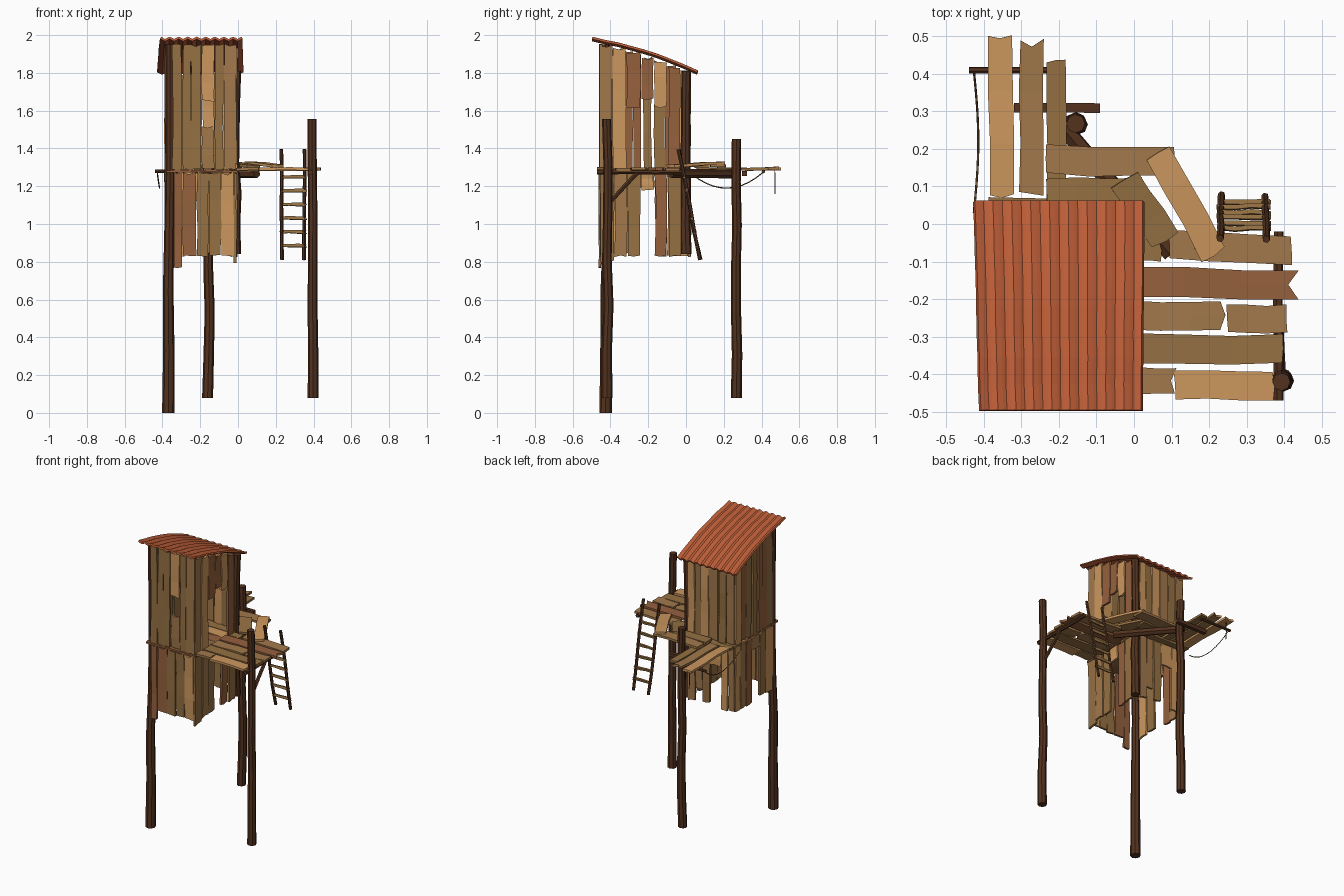
import bpy, bmesh, math, random
from mathutils import Vector as V

if "Cube" in bpy.data.objects:
    bpy.data.objects.remove(bpy.data.objects["Cube"])

random.seed(4)
R = random.uniform

def mat(name, c):
    m = bpy.data.materials.new(name)
    m.diffuse_color = (*[v ** 2.2 for v in c], 1)
    m.use_nodes = True
    m.node_tree.nodes["Principled BSDF"].inputs["Base Color"].default_value = m.diffuse_color
    return m

PLANKS = [mat("wood_mid", (.63, .47, .30)), mat("wood_light", (.80, .59, .37)),
          mat("wood_red", (.58, .38, .25)), mat("wood_dull", (.58, .44, .27))]
DARK = mat("wood_dark", (.33, .21, .14))
ROOF = mat("roof_red", (.74, .37, .23))
ROPE = mat("rope", (.45, .33, .22))

def finish(bm, name, m):
    bmesh.ops.recalc_face_normals(bm, faces=bm.faces)
    me = bpy.data.meshes.new(name)
    bm.to_mesh(me)
    bm.free()
    ob = bpy.data.objects.new(name, me)
    me.materials.append(m)
    bpy.context.collection.objects.link(ob)
    return ob

def plank(name, a, b, w, n, th=.014, m=None, notch=0.0, rough=.004):
    """Weathered board from a to b: wavy edges, uneven ends, optional split end."""
    a, b, n = V(a), V(b), V(n).normalized()
    d = (b - a).normalized()
    n = (n - d * n.dot(d)).normalized()
    s = n.cross(d)
    ts = (0, .33, .66, 1)
    off = [R(-rough, rough) for _ in ts]
    lift = [R(-.003, .003) for _ in ts]
    bm = bmesh.new()
    rows = []
    for i, t in enumerate(ts):
        row = []
        for k in (-1, 0, 1):
            p = a.lerp(b, t) + s * (k * w / 2 + off[i] + k * R(-.003, .001)) + n * lift[i]
            if i in (0, 3):
                p += d * (R(-.006, .006) - (notch if i == 3 and k == 0 else 0))
            row.append((bm.verts.new(p + n * th / 2), bm.verts.new(p - n * th / 2)))
        rows.append(row)
    for i in range(3):
        for k in range(2):
            q = (rows[i][k], rows[i][k + 1], rows[i + 1][k + 1], rows[i + 1][k])
            bm.faces.new([v[0] for v in q])
            bm.faces.new([v[1] for v in q][::-1])
    rim = [r[0] for r in rows] + rows[3][1:] + [r[2] for r in rows[2::-1]] + [rows[0][1]]
    for p, q in zip(rim, rim[1:] + rim[:1]):
        bm.faces.new((p[0], q[0], q[1], p[1]))
    return finish(bm, name, m or random.choice(PLANKS))

def pole(name, a, b, r0, r1, sides=8, rings=7, wob=.006):
    """Crooked faceted pole from a to b."""
    a, b = V(a), V(b)
    d = (b - a).normalized()
    u = d.orthogonal().normalized()
    v = d.cross(u)
    bm = bmesh.new()
    loops = []
    for i in range(rings):
        t = i / (rings - 1)
        c = a.lerp(b, t) + u * R(-wob, wob) + v * R(-wob, wob)
        r = r1 + (r0 - r1) * (1 - t) ** 2
        loops.append([bm.verts.new(c + (u * math.cos(g) + v * math.sin(g)) * r)
                      for g in [2 * math.pi * k / sides for k in range(sides)]])
    for p, q in zip(loops, loops[1:]):
        for k in range(sides):
            j = (k + 1) % sides
            bm.faces.new((p[k], p[j], q[j], q[k]))
    bm.faces.new(loops[0][::-1])
    bm.faces.new(loops[-1])
    return finish(bm, name, DARK)

def roof_z(y):
    return 1.972 - (y + .5) * .325 + .02 * math.sin((y + .5) / .56 * math.pi)

# Posts
pole("front_left_post", (-.37, -.42, 0), (-.36, -.42, 1.95), .033, .024)
pole("back_post", (-.155, .265, .08), (-.155, .265, 1.45), .029, .025)
pole("front_right_post", (.395, -.415, .08), (.392, -.42, 1.555), .029, .024)
pole("corner_post", (-.015, .0, .84), (-.015, 0, 1.81), .03, .025)

# Beams and brace under the decks
pole("diagonal_beam", (.10, -.08, 1.266), (-.19, .26, 1.266), .024, .024, 6, 3, .001)
pole("right_deck_beam", (.385, -.47, 1.275), (.385, -.02, 1.275), .014, .013, 6, 4, .002)
pole("back_deck_beam", (-.32, .31, 1.268), (-.09, .31, 1.268), .018, .018, 4, 3, .001)
pole("back_deck_pole", (-.44, .41, 1.278), (-.20, .41, 1.278), .009, .009, 6, 3, .001)
pole("deck_brace", (.393, -.40, 1.12), (.387, -.26, 1.27), .012, .012, 6, 3, .001)

# Walls: each board is (start, end, bottom, top); top None follows the roof
def wall(name, boards, place, n):
    for i, (s, e, z0, z1) in enumerate(boards):
        x, y = place((s + e) / 2)
        top = roof_z(y) - .012 if z1 is None else z1
        plank(f"{name}_{i}", (x, y, z0), (x, y, top), abs(e - s) - .002,
              n, notch=R(0, .008), rough=.003)

UP, LO, FL = 1.29, .83, 1.272
on_front = lambda t: (t, -.45 + R(-.005, .005))
on_back = lambda t: (t, .015 + R(-.005, .005))
on_left = lambda t: (-.378 + R(-.005, .005), t)
on_right = lambda t: (-.012 + R(-.005, .005), t)

wall("front_wall_upper", [(-.35, -.295, UP, None), (-.295, -.25, UP, None), (-.25, -.195, UP, None),
     (-.195, -.125, UP, 1.515), (-.195, -.125, 1.65, None), (-.125, -.075, UP, None),
     (-.075, -.01, UP, None)], on_front, (0, -1, 0))
wall("front_wall_lower", [(-.34, -.295, .77, FL), (-.295, -.22, LO, FL), (-.22, -.155, LO, FL),
     (-.155, -.09, LO + .01, FL), (-.09, -.02, LO, FL)], on_front, (0, -1, 0))
wall("right_wall_upper", [(-.455, -.39, UP, None), (-.39, -.315, UP, None), (-.315, -.24, 1.62, None),
     (-.235, -.17, 1.66, None), (-.17, -.10, 1.62, None), (-.095, -.03, UP, None)], on_right, (1, 0, 0))
wall("right_wall_lower", [(-.455, -.38, .80, FL), (-.38, -.31, LO, FL), (-.31, -.24, LO, FL),
     (-.24, -.17, 1.18, FL), (-.165, -.10, LO, FL), (-.095, -.025, LO, FL)], on_right, (1, 0, 0))
wall("left_wall_upper", [(-.40, -.335, UP, None), (-.335, -.28, UP, None), (-.28, -.235, UP, None),
     (-.225, -.18, UP, None), (-.17, -.11, UP, None), (-.11, -.05, UP, None),
     (-.05, .015, UP, None)], on_left, (-1, 0, 0))
wall("left_wall_lower", [(-.40, -.32, LO, FL), (-.32, -.25, LO + .02, FL), (-.25, -.165, 1.19, FL),
     (-.165, -.10, LO, FL), (-.10, -.04, LO, FL), (-.04, .015, LO, FL)], on_left, (-1, 0, 0))
wall("back_wall_upper", [(-.38, -.32, UP, None), (-.32, -.26, UP, None), (-.26, -.19, UP, None),
     (-.19, -.13, UP, None), (-.13, -.08, UP, None), (-.08, -.03, UP, None)], on_back, (0, 1, 0))
wall("back_wall_lower", [(-.38, -.335, LO, FL), (-.335, -.285, LO, FL), (-.285, -.20, 1.12, FL),
     (-.20, -.14, LO + .02, FL), (-.14, -.085, .92, FL), (-.085, -.03, LO, FL)], on_back, (0, 1, 0))

# House floor
for i in range(6):
    y = -.425 + i * .083
    plank(f"house_floor_{i}", (-.385, y, 1.28), (.0, y, 1.28), .08, (0, 0, 1), .012)

# Decks: (start, end, width, colour, split end)
decks = [
    ((.09, -.055, 1.292), (.42, -.07, 1.288), .078, 0, 0), ((0, -.07, 1.285), (.07, -.07, 1.285), .06, 3, 0),
    ((-.01, -.155, 1.29), (.435, -.163, 1.29), .082, 2, .025), ((-.01, -.245, 1.29), (.235, -.245, 1.292), .078, 0, -.008),
    ((.25, -.25, 1.29), (.405, -.255, 1.29), .075, 0, 0), ((-.01, -.335, 1.29), (.40, -.335, 1.29), .08, 3, 0),
    ((-.01, -.42, 1.29), (.11, -.42, 1.29), .07, 0, .01), ((.11, -.425, 1.292), (.37, -.432, 1.292), .078, 1, 0),
    ((-.355, .075, 1.288), (-.355, .50, 1.294), .066, 1, 0), ((-.275, .08, 1.288), (-.275, .495, 1.294), .066, 0, .02),
    ((-.21, .06, 1.29), (-.208, .435, 1.294), .054, 3, 0), ((-.39, .05, 1.282), (-.02, .05, 1.282), .04, 3, 0),
    ((-.23, .17, 1.308), (.11, .163, 1.308), .078, 0, 0), ((-.23, .085, 1.305), (.02, .085, 1.305), .078, 3, 0),
    ((-.03, .115, 1.32), (.085, -.04, 1.303), .085, 3, 0), ((.06, .19, 1.325), (.215, -.08, 1.308), .075, 1, 0)]
for i, (a, b, w, c, nt) in enumerate(decks):
    plank(f"deck_board_{i}", a, b, w, (0, 0, 1), .015, PLANKS[c], nt)

# Ladder
for side, x in (("left", .232), ("right", .352)):
    pole(f"ladder_{side}_rail", (x, .075, .81), (x, -.04, 1.395), .010, .010, 6, 5, .003)
for i in range(6):
    z = .885 + i * .073
    y = .075 - (z - .81) * .115 / .585
    plank(f"ladder_rung_{i}", (.225, y, z), (.36, y, z), .018, (0, -1, .2), .012, PLANKS[3], 0, .001)

# Ropes hanging from the back pole
def rope(name, pts):
    cu = bpy.data.curves.new(name, 'CURVE')
    cu.dimensions = '3D'
    cu.bevel_depth, cu.bevel_resolution = .003, 0
    sp = cu.splines.new('POLY')
    sp.points.add(len(pts) - 1)
    for p, q in zip(sp.points, pts):
        p.co = (*q, 1)
    cu.materials.append(ROPE)
    bpy.context.collection.objects.link(bpy.data.objects.new(name, cu))

rope("sagging_rope", [(-.427 + .012 * math.sin(math.pi * t), .41 - .38 * t, 1.275 - .32 * t * (1 - t) - .01 * t)
                      for t in [i / 10 for i in range(11)]])
rope("loose_rope", [(-.355, .47, 1.285), (-.357, .472, 1.22), (-.354, .471, 1.16)])

# Corrugated roof sheet
NX, NY = 36, 8
bm = bmesh.new()
bend = [R(-.004, .004) for _ in range(NY + 1)]
grid = []
for j in range(NY + 1):
    t = j / NY
    y = -.497 + .557 * t
    grid.append([bm.verts.new((-.41 - .018 * t + (.432 + .02 * t) * i / NX + bend[j] * .5, y,
                               roof_z(y) + .009 + bend[j] + .006 * math.cos(i * math.pi / 2)))
                 for i in range(NX + 1)])
for j in range(NY):
    for i in range(NX):
        bm.faces.new((grid[j][i], grid[j][i + 1], grid[j + 1][i + 1], grid[j + 1][i]))
roof = finish(bm, "corrugated_roof", ROOF)
so = roof.modifiers.new("thickness", 'SOLIDIFY')
so.thickness, so.offset = .012, 0
